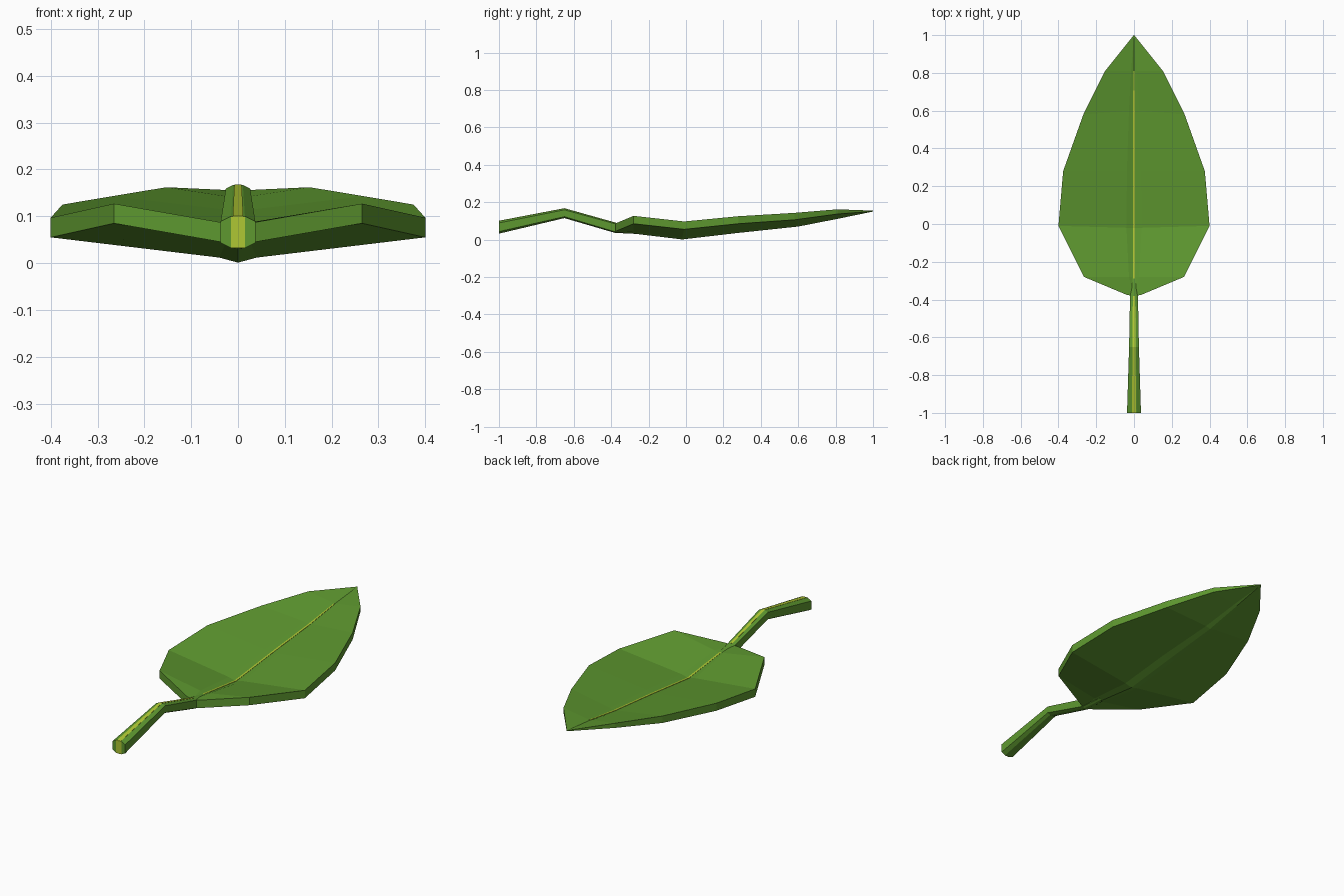
import bpy, bmesh

if "Cube" in bpy.data.objects:
    bpy.data.objects.remove(bpy.data.objects["Cube"])


def material(name, rgb):
    m = bpy.data.materials.new(name)
    m.diffuse_color = (*rgb, 1)
    m.use_nodes = True
    m.node_tree.nodes["Principled BSDF"].inputs["Base Color"].default_value = m.diffuse_color
    return m


green = material("leaf green", (0.112, 0.315, 0.029))
lime = material("vein lime", (0.43, 0.57, 0.033))


def loft(name, rings, mats, rule=None):
    """Skin closed rings of equal length, cap both ends, colour by rule."""
    bm = bmesh.new()
    vs = [[bm.verts.new(p) for p in r] for r in rings]
    n = len(vs[0])
    for a, b in zip(vs, vs[1:]):
        for i in range(n):
            j = (i + 1) % n
            bm.faces.new((a[i], a[j], b[j], b[i]))
    bm.faces.new(vs[0])
    bm.faces.new(vs[-1])
    bmesh.ops.remove_doubles(bm, verts=bm.verts, dist=0.0003)
    bmesh.ops.recalc_face_normals(bm, faces=bm.faces)
    if rule:
        rule(bm)
    me = bpy.data.meshes.new(name)
    bm.to_mesh(me)
    bm.free()
    ob = bpy.data.objects.new(name, me)
    bpy.context.collection.objects.link(ob)
    for m in mats:
        me.materials.append(m)
    return ob


# Blade: edge x, edge y, edge top z, centre y, centre top z, thickness
stations = [
    (0.036, -0.376, 0.087, -0.38, 0.082, 0.042),
    (0.265, -0.28, 0.127, -0.28, 0.074, 0.042),
    (0.40, -0.01, 0.097, -0.02, 0.043, 0.042),
    (0.375, 0.28, 0.125, 0.28, 0.076, 0.040),
    (0.268, 0.58, 0.143, 0.60, 0.107, 0.037),
    (0.153, 0.81, 0.162, 0.81, 0.136, 0.025),
    (0.001, 1.0, 0.155, 1.0, 0.154, 0.004),
]
rings = []
for ex, ey, ez, cy, cz, t in stations:
    ix = 0.1 * ex
    iz = cz + 0.2 * (ez - cz)
    top = [(-ex, ey, ez), (-ix, cy, iz), (0, cy, cz), (ix, cy, iz), (ex, ey, ez)]
    rings.append(top + [(x, y, z - t) for x, y, z in reversed(top)])
loft("leaf_blade", rings, [green])

# Stem: bent tapering bar with chamfered corners, sunk into the blade
path = [  # y, top z, bottom z, half width
    (-1.0, 0.10, 0.032, 0.037),
    (-0.65, 0.167, 0.115, 0.026),
    (-0.38, 0.091, 0.036, 0.021),
    (-0.25, 0.072, 0.03, 0.016),
]
rings = []
for y, zt, zb, w in path:
    f, c = 0.4 * w, 0.3 * w
    rings.append([(f, y, zt), (w, y, zt - c), (w, y, zb + c), (f, y, zb),
                  (-f, y, zb), (-w, y, zb + c), (-w, y, zt - c), (-f, y, zt)])
loft("stem", rings, [green])


# Lime vein running along the top of the stem and blade
def strip(name, points, thick):
    rs = []
    for y, z, w in points:
        rs.append([(-w, y, z + thick), (w, y, z + thick), (w, y, z - thick), (-w, y, z - thick)])
    return loft(name, rs, [lime])


strip("stem_vein", [(y, zt, 0.3 * w) for y, zt, zb, w in path[:3]], 0.001)
strip("blade_vein", [(s[3], s[4] + 0.001, 0.005 if s[3] < 0.7 else 0.003) for s in stations[:-1]], 0.002)

# Lime plate on the cut end of the stem
rs = [[(-0.015, y, 0.032), (0.015, y, 0.032), (0.015, y, 0.1), (-0.015, y, 0.1)]
      for y in (-1.001, -0.998)]
loft("stem_end", rs, [lime])
